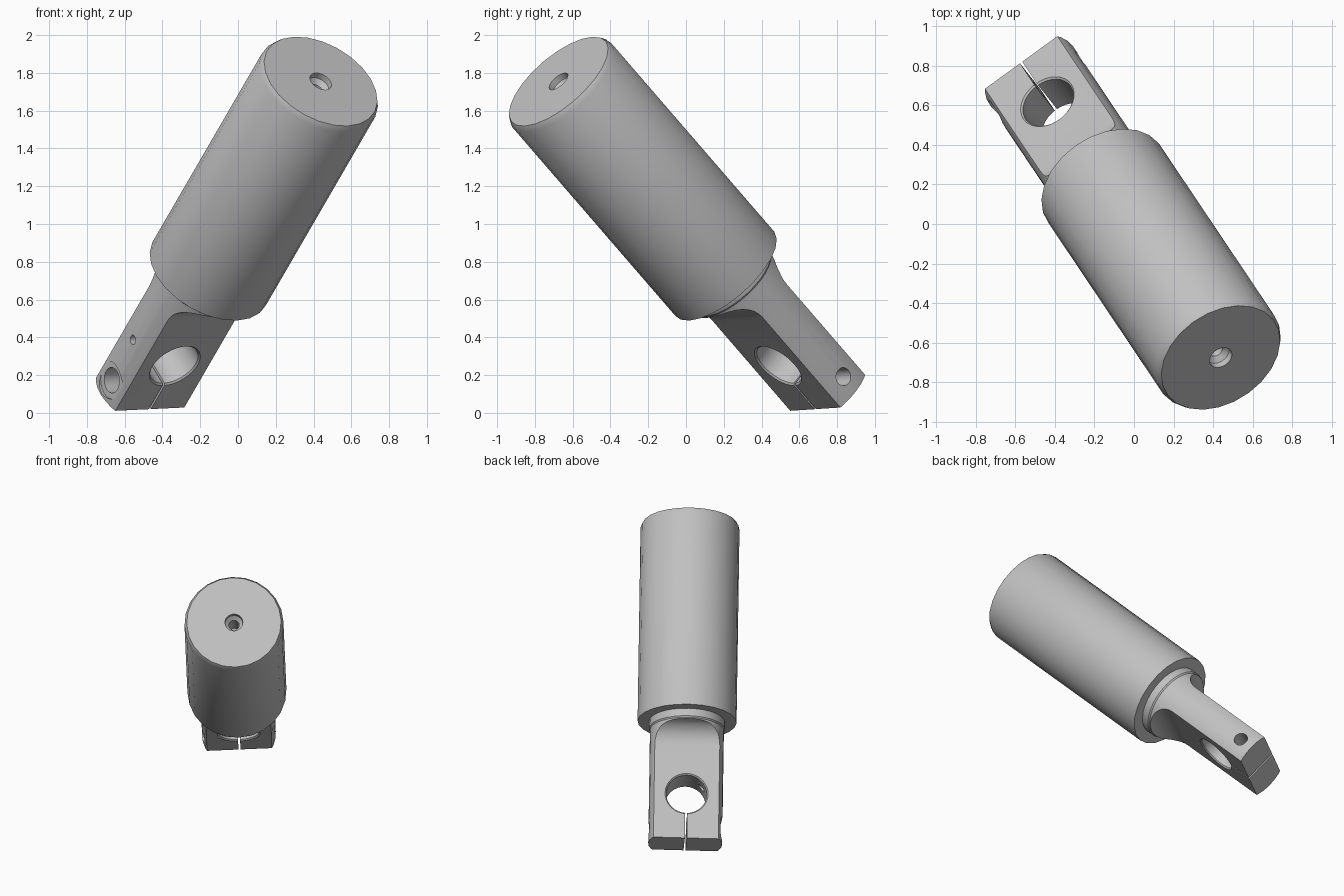
import bpy, bmesh, math
from mathutils import Matrix, Vector

cube = bpy.data.objects.get("Cube")
if cube:
    bpy.data.objects.remove(cube, do_unlink=True)

# One plain steel colour
steel = bpy.data.materials.new("steel_grey")
steel.use_nodes = True
GREY = (0.53, 0.53, 0.53, 1)
steel.diffuse_color = GREY
steel.node_tree.nodes["Principled BSDF"].inputs["Base Color"].default_value = GREY

# Tool frame: local z is the axis (0 at the shank end, going down),
# local x the tongue width, local y its thickness
axis = Vector((0.402, -0.599, 0.693)).normalized()
width = Vector((0.812, 0.582, 0.045))
width = (width - axis * width.dot(axis)).normalized()
thick = axis.cross(width)
FRAME = Matrix((width, thick, axis)).transposed().to_4x4()
FRAME.translation = (0.438, -0.675, 1.755)

TIP = -2.38          # free end of the tongue
SHOULDER = -1.47     # end of the shank
TONGUE_R = 0.257
HALF_THICK = 0.12


def make_object(name, bm):
    bmesh.ops.remove_doubles(bm, verts=bm.verts, dist=1e-5)
    bmesh.ops.recalc_face_normals(bm, faces=bm.faces)
    mesh = bpy.data.meshes.new(name)
    bm.to_mesh(mesh)
    bm.free()
    mesh.materials.append(steel)
    ob = bpy.data.objects.new(name, mesh)
    bpy.context.collection.objects.link(ob)
    return ob


def lathe(name, profile, sides=24, turn=None):
    """Revolve (radius, z) points about z; the ends lie on the axis."""
    bm = bmesh.new()
    verts = [bm.verts.new((r, 0, z)) for r, z in profile]
    edges = [bm.edges.new(pair) for pair in zip(verts, verts[1:])]
    bmesh.ops.spin(bm, geom=verts + edges, cent=(0, 0, 0), axis=(0, 0, 1),
                   angle=math.tau, steps=sides, use_duplicate=False)
    if turn:
        bm.transform(turn)
    return make_object(name, bm)


def extrude_x(name, outline, half):
    """Prism along x from (y, z) points."""
    bm = bmesh.new()
    face = bm.faces.new([bm.verts.new((-half, y, z)) for y, z in outline])
    out = bmesh.ops.extrude_face_region(bm, geom=[face])["geom"]
    bmesh.ops.translate(bm, vec=(2 * half, 0, 0),
                        verts=[v for v in out if isinstance(v, bmesh.types.BMVert)])
    return make_object(name, bm)


def cut(ob, cutter):
    cutter.hide_render = True
    mod = ob.modifiers.new("cut", "BOOLEAN")
    mod.operation = "DIFFERENCE"
    mod.solver = "EXACT"
    mod.object = cutter
    bpy.context.view_layer.objects.active = ob
    bpy.ops.object.modifier_apply(modifier=mod.name)
    bpy.data.objects.remove(cutter, do_unlink=True)


def finish(ob):
    ob.matrix_world = FRAME
    bpy.ops.object.select_all(action="DESELECT")
    ob.select_set(True)
    bpy.context.view_layer.objects.active = ob
    bpy.ops.object.shade_smooth_by_angle(angle=math.radians(30))


# Shank: chamfered cylinder with a countersunk centre hole
shank = lathe("shank", [
    (0, -0.25), (0.036, -0.23), (0.036, -0.06), (0.062, -0.035), (0.062, 0),
    (0.328, 0), (0.344, -0.03), (0.344, SHOULDER), (0, SHOULDER)])
finish(shank)

# Clamp tongue: round neck and stock, milled flat on both sides
tongue = lathe("clamp_tongue", [
    (0, SHOULDER + 0.03), (0.264, SHOULDER + 0.03), (0.264, -1.525),
    (TONGUE_R, -1.535), (TONGUE_R, TIP), (0, TIP)], sides=32)

FILLET, FLAT_END = 0.15, -1.69
for side in (-1, 1):
    arc = []
    for i in range(9):
        a = math.pi / 2 * i / 8
        arc.append((HALF_THICK + FILLET * (1 - math.cos(a)),
                    FLAT_END + FILLET * math.sin(a)))
    outline = [(HALF_THICK, TIP - 0.1)] + arc + [(0.4, arc[-1][1]), (0.4, TIP - 0.1)]
    cut(tongue, extrude_x("flat_cutter", [(side * y, z) for y, z in outline], 0.5))

# Clamping bore with chamfered rims
across = Matrix.Translation((0, 0, -2.05)) @ Matrix.Rotation(math.pi / 2, 4, "X")
cut(tongue, lathe("bore_cutter", [
    (0, -0.14), (0.16, -0.14), (0.16, -0.13), (0.141, -0.111),
    (0.141, 0.111), (0.16, 0.13), (0.16, 0.14), (0, 0.14)], 32, across))

# Slit from the bore to the tip
cut(tongue, extrude_x("slit_cutter", [
    (-0.3, -2.05), (0.3, -2.05), (0.3, TIP - 0.1), (-0.3, TIP - 0.1)], 0.007))


# Clamp screw hole (spot face, counterbore, through hole) and oil hole
def sideways(z):
    return Matrix.Translation((0, 0, z)) @ Matrix.Rotation(math.pi / 2, 4, "Y")


cut(tongue, lathe("screw_cutter", [
    (0, -0.4), (0.1, -0.4), (0.1, -0.24), (0.068, -0.24), (0.068, -0.1),
    (0.048, -0.1), (0.048, 0.4), (0, 0.4)], 24, sideways(-2.27)))
cut(tongue, lathe("oil_hole_cutter", [
    (0, -0.4), (0.025, -0.4), (0.025, -0.05), (0, -0.05)], 16, sideways(-1.96)))
finish(tongue)
